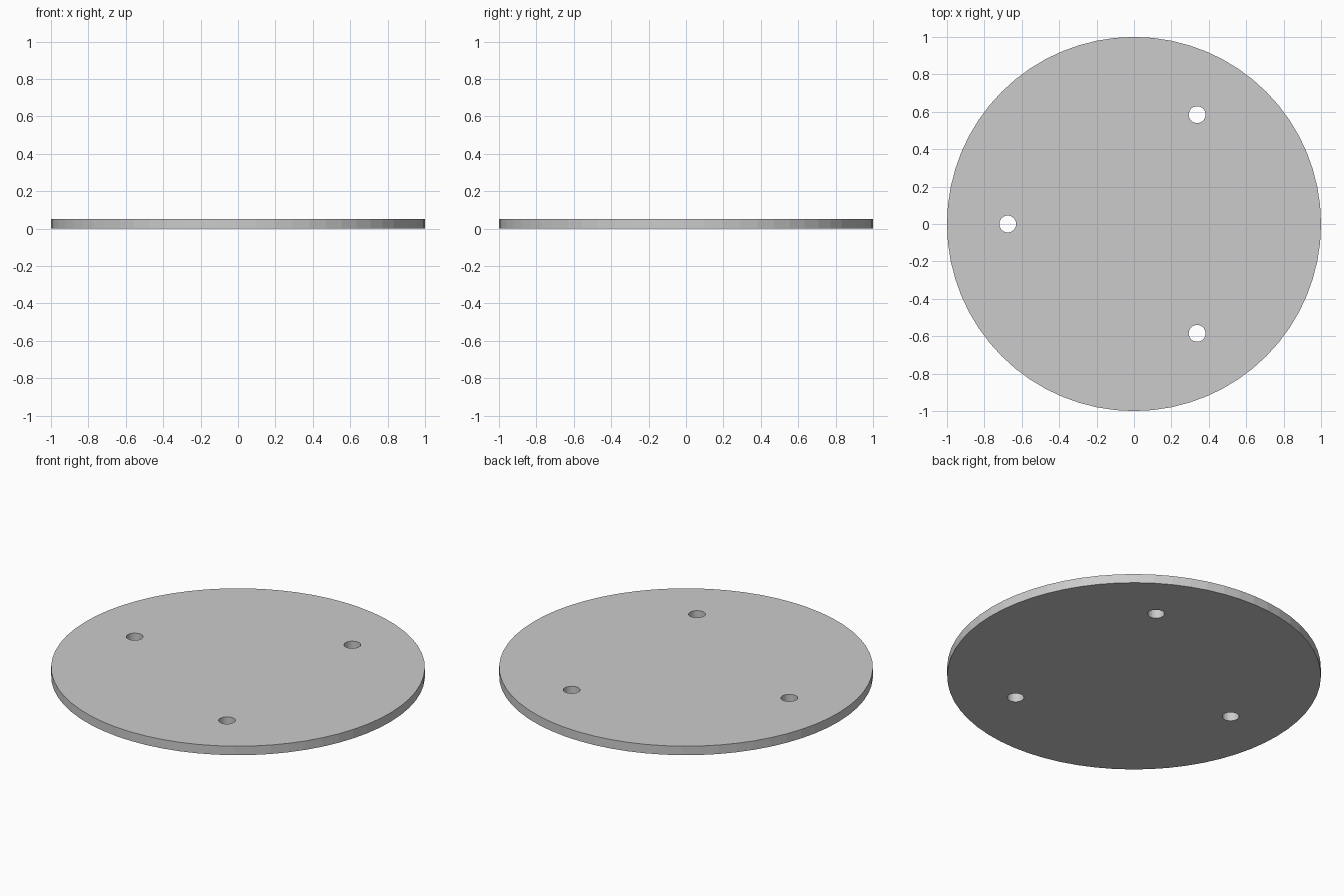
import bpy
from math import cos, sin, radians

if "Cube" in bpy.data.objects:
    bpy.data.objects.remove(bpy.data.objects["Cube"])

THICKNESS = 0.053
HOLE_RADIUS = 0.045
HOLE_CIRCLE = 0.675


def cylinder(name, radius, depth, x, y, sides):
    bpy.ops.mesh.primitive_cylinder_add(vertices=sides, radius=radius, depth=depth,
                                        location=(x, y, THICKNESS / 2))
    obj = bpy.context.object
    obj.name = name
    return obj


# Round plate
plate = cylinder("round_plate", 1.0, THICKNESS, 0, 0, 64)

# Three evenly spaced through holes
for i in range(3):
    a = radians(60 + 120 * i)
    cutter = cylinder("hole_cutter", HOLE_RADIUS, THICKNESS * 3,
                      HOLE_CIRCLE * cos(a), HOLE_CIRCLE * sin(a), 32)
    cutter.hide_render = True
    mod = plate.modifiers.new("hole", 'BOOLEAN')
    mod.operation = 'DIFFERENCE'
    mod.solver = 'EXACT'
    mod.object = cutter
    bpy.context.view_layer.objects.active = plate
    bpy.ops.object.modifier_apply(modifier=mod.name)
    bpy.data.objects.remove(cutter)
